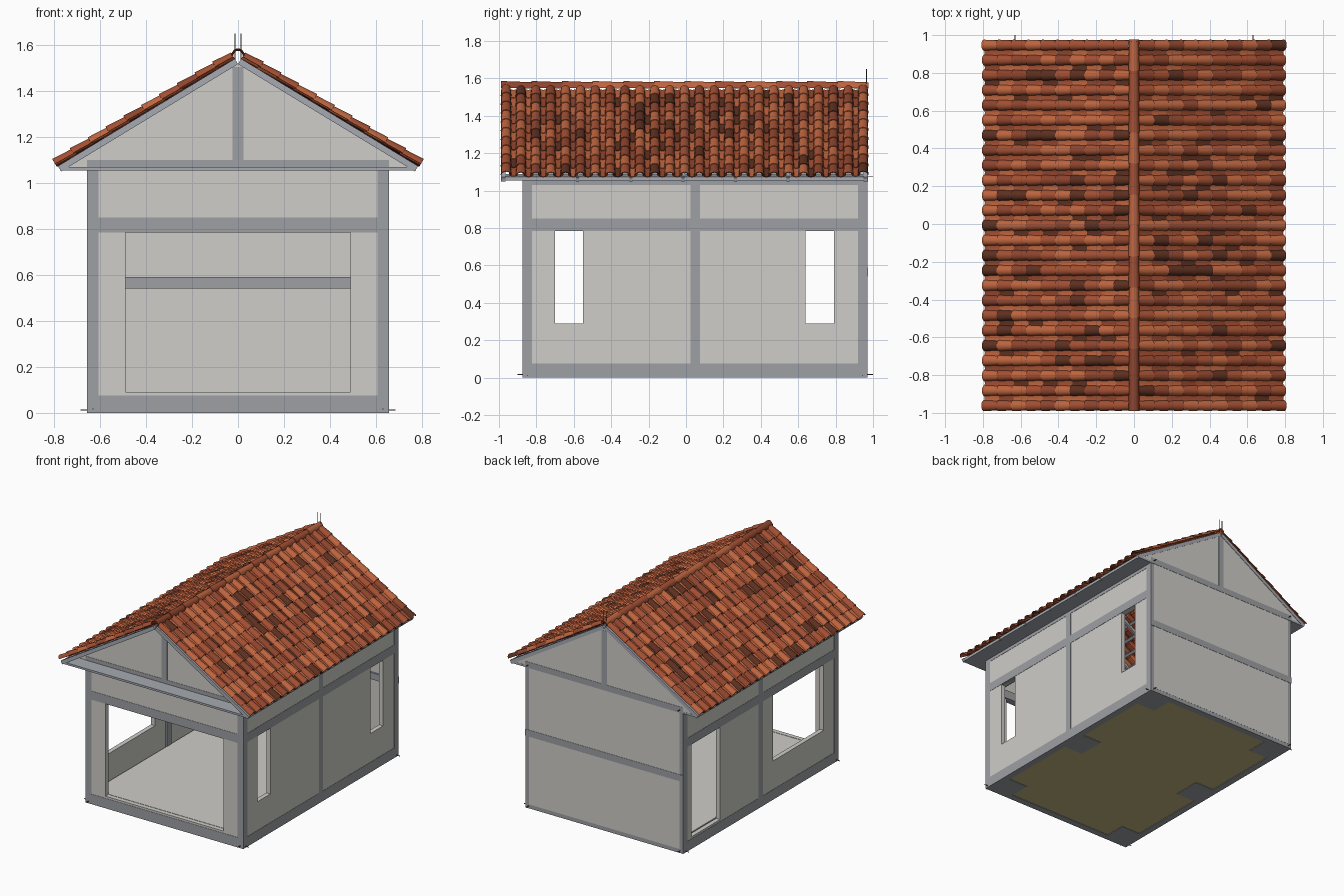
import bpy, bmesh, math, random
from mathutils import Vector

random.seed(7)
cube = bpy.data.objects.get("Cube")
if cube:
    bpy.data.objects.remove(cube, do_unlink=True)


def material(name, r, g, b):
    m = bpy.data.materials.new(name)
    m.use_nodes = True
    m.diffuse_color = (r, g, b, 1)
    m.node_tree.nodes["Principled BSDF"].inputs["Base Color"].default_value = (r, g, b, 1)
    return m


PLASTER = material("plaster", 0.62, 0.61, 0.58)
CONCRETE = material("concrete", 0.34, 0.35, 0.37)
TRIM = material("trim_grey", 0.38, 0.40, 0.44)
SOIL = material("soil", 0.54, 0.46, 0.21)
STEEL = material("steel_bar", 0.10, 0.07, 0.05)
TILES = [material("tile_orange", 0.52, 0.13, 0.05), material("tile_red", 0.37, 0.08, 0.033),
         material("tile_brown", 0.27, 0.058, 0.026), material("tile_dark", 0.11, 0.03, 0.015)]


def finish(name, bm, mats):
    bmesh.ops.recalc_face_normals(bm, faces=bm.faces[:])
    me = bpy.data.meshes.new(name)
    bm.to_mesh(me)
    bm.free()
    for m in mats:
        me.materials.append(m)
    ob = bpy.data.objects.new(name, me)
    bpy.context.collection.objects.link(ob)
    return ob


def extrude(bm, faces, vec):
    res = bmesh.ops.extrude_face_region(bm, geom=faces)
    verts = [v for v in res["geom"] if isinstance(v, bmesh.types.BMVert)]
    bmesh.ops.translate(bm, verts=verts, vec=vec)


def add_box(bm, x0, x1, y0, y1, z0, z1):
    base = [(x0, y0), (x1, y0), (x1, y1), (x0, y1)]
    f = bm.faces.new([bm.verts.new((x, y, z0)) for x, y in base])
    extrude(bm, [f], (0, 0, z1 - z0))


def boxes(name, mat, items):
    bm = bmesh.new()
    for it in items:
        add_box(bm, *it)
    return finish(name, bm, [mat])


def prism(name, mat, profile, y0, y1):
    bm = bmesh.new()
    f = bm.faces.new([bm.verts.new((x, y0, z)) for x, z in profile])
    extrude(bm, [f], (0, y1 - y0, 0))
    return finish(name, bm, [mat])


def panel(name, axis, outer, inner, u0, u1, z0, z1, openings):
    """Wall slab with rectangular openings (u0, u1, z0, z1)."""
    us = sorted({u0, u1, *[v for o in openings for v in o[:2]]})
    zs = sorted({z0, z1, *[v for o in openings for v in o[2:]]})
    bm = bmesh.new()
    place = (lambda u, z: (outer, u, z)) if axis == "x" else (lambda u, z: (u, outer, z))
    for a, b in zip(us, us[1:]):
        for c, d in zip(zs, zs[1:]):
            if any(o[0] <= a and b <= o[1] and o[2] <= c and d <= o[3] for o in openings):
                continue
            bm.faces.new([bm.verts.new(place(u, z)) for u, z in ((a, c), (b, c), (b, d), (a, d))])
    bmesh.ops.remove_doubles(bm, verts=bm.verts[:], dist=1e-5)
    t = inner - outer
    extrude(bm, bm.faces[:], (t, 0, 0) if axis == "x" else (0, t, 0))
    return finish(name, bm, [PLASTER])


# House body extents
W, F, B, TOP = 0.656, -0.874, 0.97, 1.06
COL = 0.05
HEAD = 0.785

# Walls with openings
panel("left_wall", "x", W - .002, W - .036, F + .01, B - .01, .03, TOP,
      [(-.70, -.55, .29, HEAD), (.64, .79, .29, HEAD)])
panel("right_wall", "x", .002 - W, .036 - W, F + .01, B - .01, .03, TOP,
      [(-.70, -.10, .29, HEAD), (.53, .87, .09, HEAD)])
panel("front_wall", "y", F + .002, F + .036, -.62, .62, .03, TOP, [(-.49, .49, .09, HEAD)])
panel("back_wall", "y", B + .001, B - .036, .03 - W, W - .03, .03, TOP, [])

# Concrete frame
cols, beams, pads = [], [], []
for s in (-1, 1):
    xs = sorted((s * W, s * (W - COL)))
    for y in (F, .025, B - COL):
        cols.append((*xs, y, y + COL, 0, TOP))
    for z0, z1 in ((0, .075), (HEAD, .85), (1.03, 1.1)):
        beams.append((*xs, F, B, z0, z1))
    px = sorted((s * (W - .001), s * (W - .21)))
    for y in (F + .001, -.05, B - .211):
        pads.append((*px, y, y + .21, 0, .03))
for z0, z1 in ((0, .075), (HEAD, .85), (1.055, 1.1)):
    beams.append((-W, W, F, F + COL, z0, z1))
boxes("columns", CONCRETE, cols)
boxes("side_and_front_beams", CONCRETE, beams)
boxes("back_beams", CONCRETE, [(-W, W, B - COL, B + .003, .54, .59),
                               (-W, W, B - COL, B + .003, 1.055, 1.1),
                               (-W, W, B - COL, B, 0, .075)])
boxes("footing_pads", CONCRETE, pads)
boxes("soil_infill", SOIL, [(-.61, .61, F + .045, B - .045, .004, .07)])
boxes("floor_slab", PLASTER, [(-.61, .61, F + .04, B - .04, .07, .09)])

# Roof geometry: s runs down the slope, n is the height off the rafter underside
APEX, ANG, LEN = 1.517, math.atan(.607), .905
CA, SA = math.cos(ANG), math.sin(ANG)


def roof_point(side, s, n, y):
    return Vector((side * (s * CA + n * SA), y, APEX - s * SA + n * CA))


def roof_bar(bm, side, s0, s1, n0, n1, y0, y1):
    pts = [roof_point(side, s, n, y0) for s, n in ((s0, n0), (s1, n0), (s1, n1), (s0, n1))]
    f = bm.faces.new([bm.verts.new(p) for p in pts])
    extrude(bm, [f], (0, y1 - y0, 0))


# Gables
triangle = [(-.745, 1.065), (.745, 1.065), (0, APEX)]
prism("front_gable", PLASTER, triangle, F + .002, F + .036)
prism("back_gable", PLASTER, triangle, B + .001, B - .036)
boxes("gable_posts", CONCRETE, [(-.023, .023, F, F + COL, 1.08, 1.505),
                                (-.023, .023, B - COL, B + .003, 1.08, 1.505)])

# Flat soffit around the eaves and the front overhang
boxes("soffit", TRIM, [(-.775, -W + .01, -.985, .972, 1.055, 1.07),
                       (W - .01, .775, -.985, .972, 1.055, 1.07),
                       (-W, W, -.985, F + .01, 1.055, 1.07)])

# Barge boards, rafters and battens
barge, rafters = bmesh.new(), bmesh.new()
for side in (-1, 1):
    for y0, y1 in ((-.988, -.965), (.95, .974)):
        roof_bar(barge, side, 0, .9, 0, .027, y0, y1)
    for y in (-.58, -.295, -.015, .265, .545):
        roof_bar(rafters, side, 0, .9, 0, .022, y - .008, y + .008)
    for i in range(10):
        s = .03 + i * .093
        roof_bar(rafters, side, s, s + .02, .014, .026, -.97, .955)
finish("barge_boards", barge, [TRIM])
finish("rafters_and_battens", rafters, [TRIM])


# Clay tiles
def barrel(bm, start, end, across, up, r0, r1, h0, h1, seg=6):
    rows = []
    for c, r, h in ((start, r0, h0), (end, r1, h1)):
        rows.append([bm.verts.new(c + across * (r * math.cos(math.pi * k / seg))
                                  + up * (h * math.sin(math.pi * k / seg))) for k in range(seg + 1)])
    mat = random.choices(range(4), weights=(30, 38, 22, 10))[0]
    for k in range(seg):
        f = bm.faces.new((rows[0][k], rows[0][k + 1], rows[1][k + 1], rows[1][k]))
        f.material_index = mat


def finish_tiles(name, bm):
    ob = finish(name, bm, TILES)
    mod = ob.modifiers.new("thickness", "SOLIDIFY")
    mod.thickness = .004
    bpy.ops.object.select_all(action="DESELECT")
    ob.select_set(True)
    bpy.context.view_layer.objects.active = ob
    bpy.ops.object.modifier_apply(modifier=mod.name)
    bpy.ops.object.shade_smooth_by_angle(angle=math.radians(40))


COLS, ROWS, Y0, Y1 = 24, 10, -.962, .947
pitch, step = (Y1 - Y0) / COLS, LEN / ROWS
Y = Vector((0, 1, 0))
for side, label in ((1, "left"), (-1, "right")):
    covers, pans = bmesh.new(), bmesh.new()
    up = Vector((side * SA, 0, CA))
    for i in range(COLS + 1):
        y = Y0 + i * pitch
        raised = .006 if i in (0, COLS) else 0
        for j in range(ROWS):
            s0, s1 = max(0, j * step - .012), (j + 1) * step
            barrel(covers, roof_point(side, s0, .032 + raised, y), roof_point(side, s1, .036 + raised, y),
                   Y, up, .024, .029, .021, .025)
            if i < COLS:
                ym = y + pitch / 2
                barrel(pans, roof_point(side, s0, .042, ym), roof_point(side, s1, .046, ym),
                       Y, -up, .028, .024, .017, .015, 4)
    finish_tiles(label + "_cover_tiles", covers)
    finish_tiles(label + "_pan_tiles", pans)

# Ridge caps
ridge = bmesh.new()
N = 12
for i in range(N):
    a = -.99 + i * 1.965 / N
    barrel(ridge, Vector((0, a, 1.55)), Vector((0, min(a + .18, .976), 1.546)),
           Vector((1, 0, 0)), Vector((0, 0, 1)), .03, .026, .036, .033, 8)
finish_tiles("ridge_caps", ridge)

# Reinforcement bars poking out of the concrete
R = .002
bars = [(x - R, x + R, .963, .967, 1.45, 1.65) for x in (-.013, .013)]
for y in (F + .025, B - .025):
    bars.append((-.685, .685, y - R, y + R, .01, .014))
for x in (-.63, .63):
    bars.append((x - R, x + R, -.9, 1.0, .015, .019))
    bars.append((x - R, x + R, .93, 1.0, 1.075, 1.079))
boxes("reinforcement_bars", STEEL, bars)
